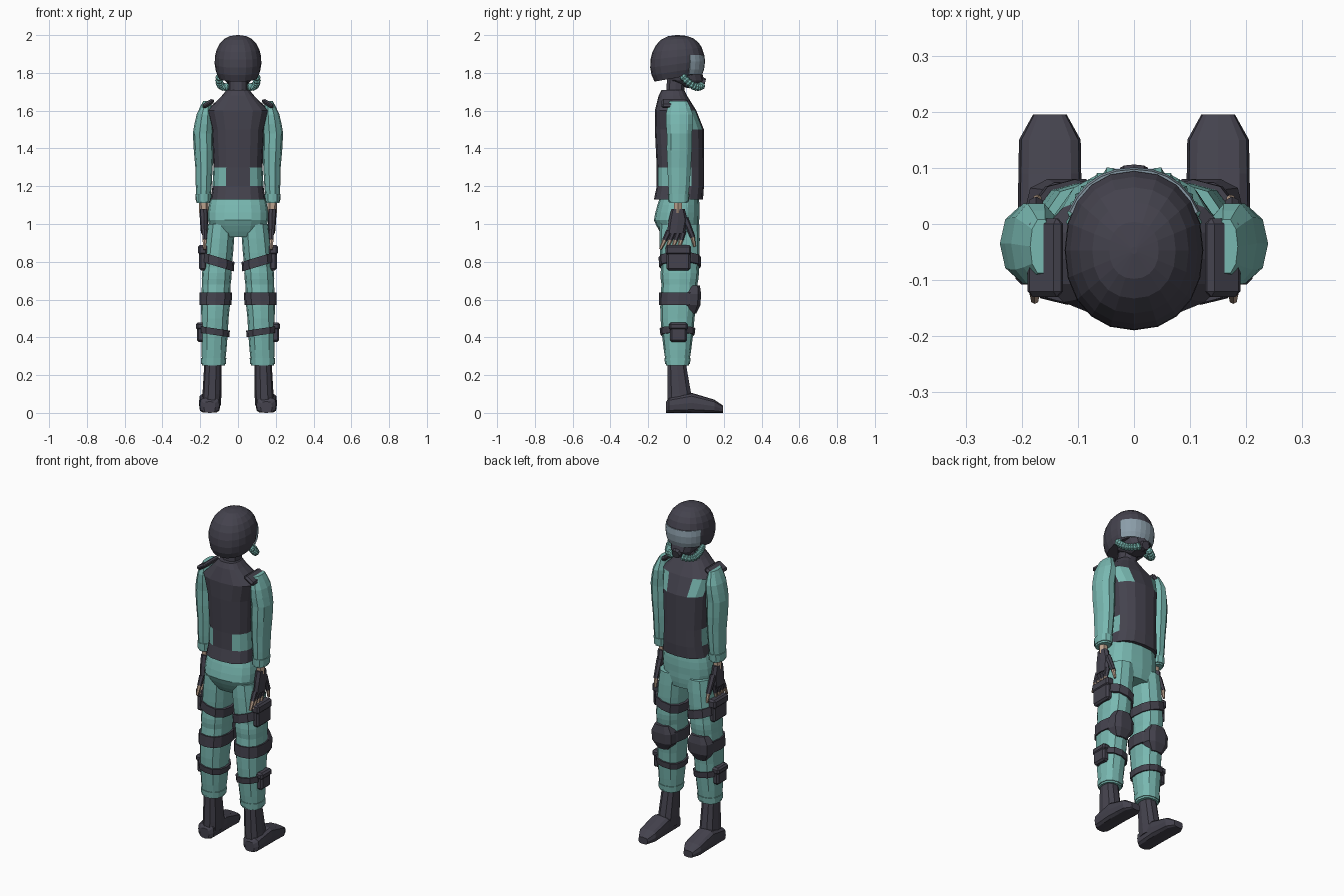
import bpy, bmesh, math
from mathutils import Vector, Euler

default_cube = bpy.data.objects.get("Cube")
if default_cube:
    bpy.data.objects.remove(default_cube, do_unlink=True)


def material(name, red, green, blue):
    mat = bpy.data.materials.new(name)
    mat.use_nodes = True
    mat.diffuse_color = (red, green, blue, 1)
    shader = mat.node_tree.nodes["Principled BSDF"]
    shader.inputs["Base Color"].default_value = mat.diffuse_color
    return mat


charcoal = material("charcoal", .058, .055, .075)
teal = material("teal cloth", .19, .48, .44)
glass = material("visor grey", .26, .34, .4)
skin = material("skin", .5, .36, .27)


def finish(name, bm, materials, rule=None):
    bmesh.ops.recalc_face_normals(bm, faces=bm.faces)
    if rule:
        for face in bm.faces:
            face.material_index = rule(face.calc_center_median())
    mesh = bpy.data.meshes.new(name)
    bm.to_mesh(mesh)
    bm.free()
    for mat in materials:
        mesh.materials.append(mat)
    obj = bpy.data.objects.new(name, mesh)
    bpy.context.collection.objects.link(obj)
    return obj


def bridge(name, rings, materials, rule=None, closed=True):
    """Join point rings into a surface, capping closed ones."""
    bm = bmesh.new()
    loops = [[bm.verts.new(point) for point in ring] for ring in rings]
    count = len(loops[0])
    for low, high in zip(loops, loops[1:]):
        for i in range(count if closed else count - 1):
            j = (i + 1) % count
            bm.faces.new((low[i], low[j], high[j], high[i]))
    if closed:
        bm.faces.new(loops[0])
        bm.faces.new(loops[-1])
    return finish(name, bm, materials, rule)


def oval(angle, width, depth, power):
    c, s = math.cos(angle), math.sin(angle)
    return (math.copysign(abs(c) ** (2 / power), c) * width,
            math.copysign(abs(s) ** (2 / power), s) * depth)


def puffed(keys, steps, puff):
    """Subdivide each span between sections and swell its middle like cloth."""
    sections = []
    for low, high in zip(keys, keys[1:]):
        for step in range(steps):
            t = step / steps
            swell = 1 + puff * math.sin(math.pi * t)
            z, x, y, w, d = Vector(low).lerp(Vector(high), t)
            sections.append((z, x, y, w * swell, d * swell))
    return sections + [keys[-1]]


def loft(name, keys, materials, side=1, count=12, power=2.4, steps=1, puff=0.0,
         tilt=0.0, along_y=False, rule=None):
    """Sections are (position, centre x, other centre, half width, half depth)."""
    rings = []
    for place, x, other, width, depth in puffed(keys, steps, puff):
        ring = []
        for i in range(count):
            u, v = oval(math.tau * i / count, width, depth, power)
            height = place + tilt * u
            ring.append((side * (x + u), place, other + v) if along_y
                        else (side * (x + u), other + v, height))
        rings.append(ring)
    return bridge(name, rings, materials, rule)


def section_at(keys, z):
    for high, low in zip(keys, keys[1:]):
        if low[0] <= z <= high[0]:
            return Vector(low).lerp(Vector(high), (z - low[0]) / (high[0] - low[0]))


def band(name, keys, z, height, margin, mat, side, tilt=0.0):
    """Wrap a strap or cuff around a limb, following its sections."""
    rows = []
    for level in (z - height / 2, z + height / 2):
        _, x, y, width, depth = section_at(keys, level)
        rows.append((level, x, y, width + margin, depth + margin))
    return loft(name, rows, [mat], side, tilt=tilt)


def tube(name, points, radii, mat, side, count=6):
    points = [Vector((side * x, y, z)) for x, y, z in points]
    rings = []
    for i, (point, radius) in enumerate(zip(points, radii)):
        heading = points[min(i + 1, len(points) - 1)] - points[max(i - 1, 0)]
        turn = heading.to_track_quat('Z', 'X')
        angles = [math.tau * k / count for k in range(count)]
        rings.append([point + turn @ Vector((math.cos(a), math.sin(a), 0)) * radius for a in angles])
    return bridge(name, rings, [mat])


def box(name, place, size, mat, side, lean=0.0):
    bm = bmesh.new()
    bmesh.ops.create_cube(bm, size=1)
    bmesh.ops.scale(bm, vec=size, verts=bm.verts)
    bmesh.ops.bevel(bm, geom=bm.edges[:], offset=.01, segments=1, affect='EDGES')
    bmesh.ops.rotate(bm, matrix=Euler((0, lean, 0)).to_matrix(), verts=bm.verts)
    bmesh.ops.translate(bm, vec=place, verts=bm.verts)
    bmesh.ops.scale(bm, vec=(side, 1, 1), verts=bm.verts)
    return finish(name, bm, [mat])


# Vest, with cloth showing at the waist sides and the front of the shoulders
def vest_rule(c):
    waist = 1.2 < c.z < 1.3 and abs(c.x) > .07 and c.y < .03
    shoulder = 1.52 < c.z < 1.66 and abs(c.x) > .09 and c.y > .02
    return int(waist or shoulder)


vest = [(1.13, 0, -.04, .145, .13), (1.2, 0, -.03, .135, .125), (1.3, 0, -.03, .13, .125),
        (1.5, 0, -.035, .14, .13), (1.6, 0, -.055, .165, .11), (1.68, 0, -.07, .085, .075),
        (1.71, 0, -.07, .06, .06)]
loft("vest", vest, [charcoal, teal], count=16, power=2.6, rule=vest_rule)
loft("neck", [(1.66, 0, -.06, .05, .05), (1.8, 0, -.05, .05, .05)], [charcoal], count=10)
loft("trouser_seat", [(1.14, 0, -.035, .145, .103), (1.02, 0, -.05, .16, .12), (.93, 0, -.03, .12, .09)],
     [teal], count=16, steps=3, puff=.03)
loft("face_mask", [(1.72, 0, .04, .035, .035), (1.76, 0, 0, .07, .095), (1.83, 0, -.02, .085, .1)],
     [charcoal])


# Helmet shell and wrapped visor share one rounded form
def head_ring(pitch, angles, grow=0.0, tilt=0.0):
    radius = max(math.cos(pitch), .02) ** .8
    ring = []
    for angle in angles:
        u, v = oval(angle, .124 * radius + grow, .143 * radius + grow, 2.2)
        ring.append((u, v - .047, 1.86 + .14 * math.sin(pitch) + tilt * v))
    return ring


around = [math.tau * i / 20 for i in range(20)]
bridge("helmet", [head_ring(-.65 + (math.pi / 2 + .65) * k / 8, around, tilt=.18 * (1 - k / 8))
                  for k in range(9)], [charcoal])
across = [math.radians(26 + 12.8 * i) for i in range(11)]
visor = bridge("visor", [head_ring(pitch, across, grow=.005) for pitch in (-.52, -.3, 0, .25)],
               [glass], closed=False)
shell = visor.modifiers.new("thickness", 'SOLIDIFY')
shell.thickness = .008
tube("mask_filter", [(0, .06, 1.755), (0, .1, 1.745)], (.035, .025), charcoal, 1, count=8)

leg = [(1, .09, -.035, .073, .105), (.77, .11, -.032, .076, .1), (.68, .115, -.035, .076, .095),
       (.5, .122, -.045, .072, .09), (.25, .13, -.045, .06, .06)]
sleeve = [(1.65, .165, -.04, .02, .05), (1.58, .175, -.035, .044, .075), (1.48, .185, -.035, .054, .07),
          (1.3, .18, -.036, .046, .065), (1.11, .183, -.04, .036, .05)]
sole = [(-.105, .03, .03), (-.09, .052, .04), (.03, .057, .053), (.15, .055, .035), (.195, .03, .02)]

for side_name, side in (("left", 1), ("right", -1)):
    def label(part):
        return side_name + "_" + part

    # Trouser leg with straps, cuff and knee pad
    loft(label("trouser_leg"), leg, [teal], side, steps=3, puff=.04)
    band(label("trouser_cuff"), leg, .275, .03, .005, teal, side)
    band(label("thigh_strap"), leg, .8, .05, .011, charcoal, side, tilt=.3)
    band(label("knee_strap"), leg, .605, .065, .011, charcoal, side)
    band(label("calf_strap"), leg, .43, .035, .011, charcoal, side, tilt=.15)
    loft(label("knee_pad"), [(.525, .125, .02, .04, .035), (.57, .12, .02, .073, .058),
                             (.63, .12, .022, .075, .06), (.675, .12, .03, .05, .045)],
         [charcoal], side, count=10, power=3)

    # Leg pouches with flaps, set on the outer face of the leg
    for part, z, width, height in (("thigh", .82, .125, .13), ("calf", .425, .09, .1)):
        _, x, y, half, _ = section_at(leg, z)
        place = Vector((x + half + .005, -.04, z))
        box(label(part + "_pouch"), place, (.04, width, height), charcoal, side)
        place.z += height / 3
        box(label(part + "_pouch_flap"), place, (.05, width + .01, height * .4), charcoal, side)

    # Boot
    loft(label("boot_shaft"), [(.27, .133, -.05, .045, .05), (.1, .138, -.035, .05, .065),
                               (.04, .142, -.03, .052, .07)], [charcoal], side, count=10)
    loft(label("boot_foot"), [(y, .15, half, width, half) for y, width, half in sole],
         [charcoal], side, power=3.5, steps=2, along_y=True)

    # Sleeve, cuff and shoulder strap
    loft(label("sleeve"), sleeve, [teal], side, count=10, power=2.2, steps=2, puff=.03)
    band(label("sleeve_cuff"), sleeve, 1.14, .04, .004, teal, side)
    box(label("shoulder_strap"), (.158, -.06, 1.637), (.07, .14, .026), charcoal, side, lean=.55)

    # Wrist, gloved palm and half-gloved fingers
    tube(label("wrist"), [(.183, -.042, 1.13), (.181, -.042, 1.06)], (.025, .025), skin, side)
    loft(label("glove_palm"), [(1.08, .182, -.042, .022, .035), (1.02, .18, -.042, .022, .05),
                               (.95, .178, -.053, .018, .048)], [charcoal], side, count=8)
    for k, finger in enumerate(("little", "ring", "middle", "index")):
        base = Vector((.177, -.09 + .026 * k, .965))
        reach = Vector((0, .003 * k - .023, -.05))
        tube(label(finger + "_glove"), [base, base + reach], (.015, .013), charcoal, side)
        tube(label(finger + "_fingertip"), [base + reach, base + reach * 2], (.012, .007), skin, side)
    tube(label("thumb_glove"), [(.178, -.005, 1.03), (.175, .036, .93)], (.018, .014), charcoal, side)
    tube(label("thumb_tip"), [(.175, .034, .935), (.172, .046, .88)], (.012, .007), skin, side)

    # Ribbed breathing hose curling from the helmet side to the mask
    start, bend, end = Vector((.098, -.02, 1.785)), Vector((.11, .05, 1.7)), Vector((.03, .085, 1.735))
    path = [start.lerp(bend, i / 18).lerp(bend.lerp(end, i / 18), i / 18) for i in range(19)]
    tube(label("breathing_hose"), path, [.022 if i % 2 else .016 for i in range(19)], teal, side, count=8)
